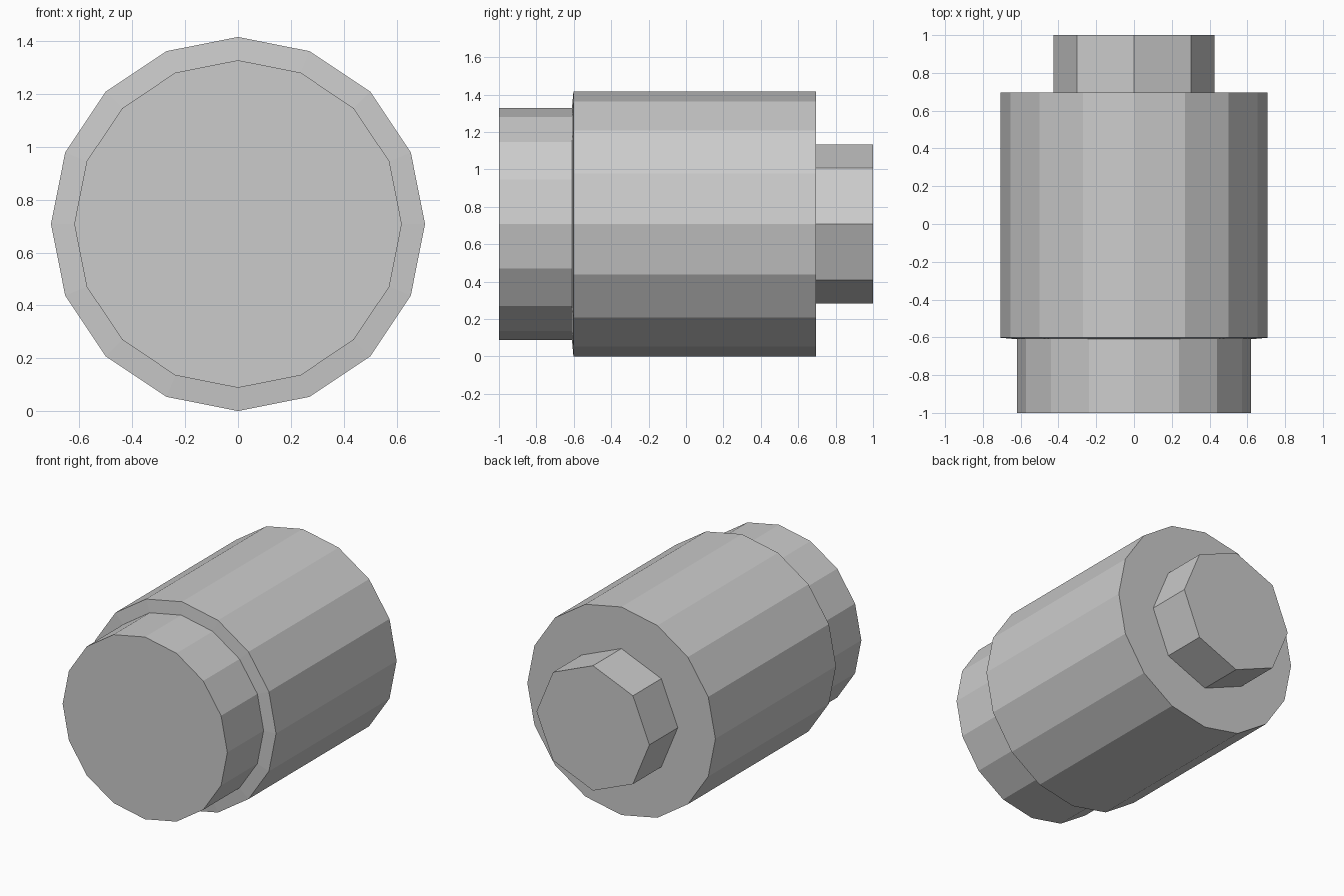
import bpy, bmesh
from math import sin, cos, tau

if "Cube" in bpy.data.objects:
    bpy.data.objects.remove(bpy.data.objects["Cube"])

CENTRE_Z = 0.708


def lathe(name, profile, sides):
    """Spin (y, radius) points around the y axis and cap both ends."""
    bm = bmesh.new()
    rings = [[bm.verts.new((r * sin(tau * i / sides), y, CENTRE_Z + r * cos(tau * i / sides)))
              for i in range(sides)] for y, r in profile]
    for a, b in zip(rings, rings[1:]):
        for i in range(sides):
            j = (i + 1) % sides
            bm.faces.new((a[i], a[j], b[j], b[i]))
    bm.faces.new(rings[0])
    bm.faces.new(rings[-1])
    bmesh.ops.recalc_face_normals(bm, faces=bm.faces)
    mesh = bpy.data.meshes.new(name)
    bm.to_mesh(mesh)
    bm.free()
    obj = bpy.data.objects.new(name, mesh)
    bpy.context.collection.objects.link(obj)
    return obj


# Main barrel with narrower front cap and slightly sloped shoulder
lathe("barrel", [(-1.0, 0.62), (-0.61, 0.62), (-0.602, 0.708), (0.695, 0.708)], 16)
# Octagonal stub at the back
lathe("rear_stub", [(0.695, 0.425), (1.0, 0.425)], 8)
